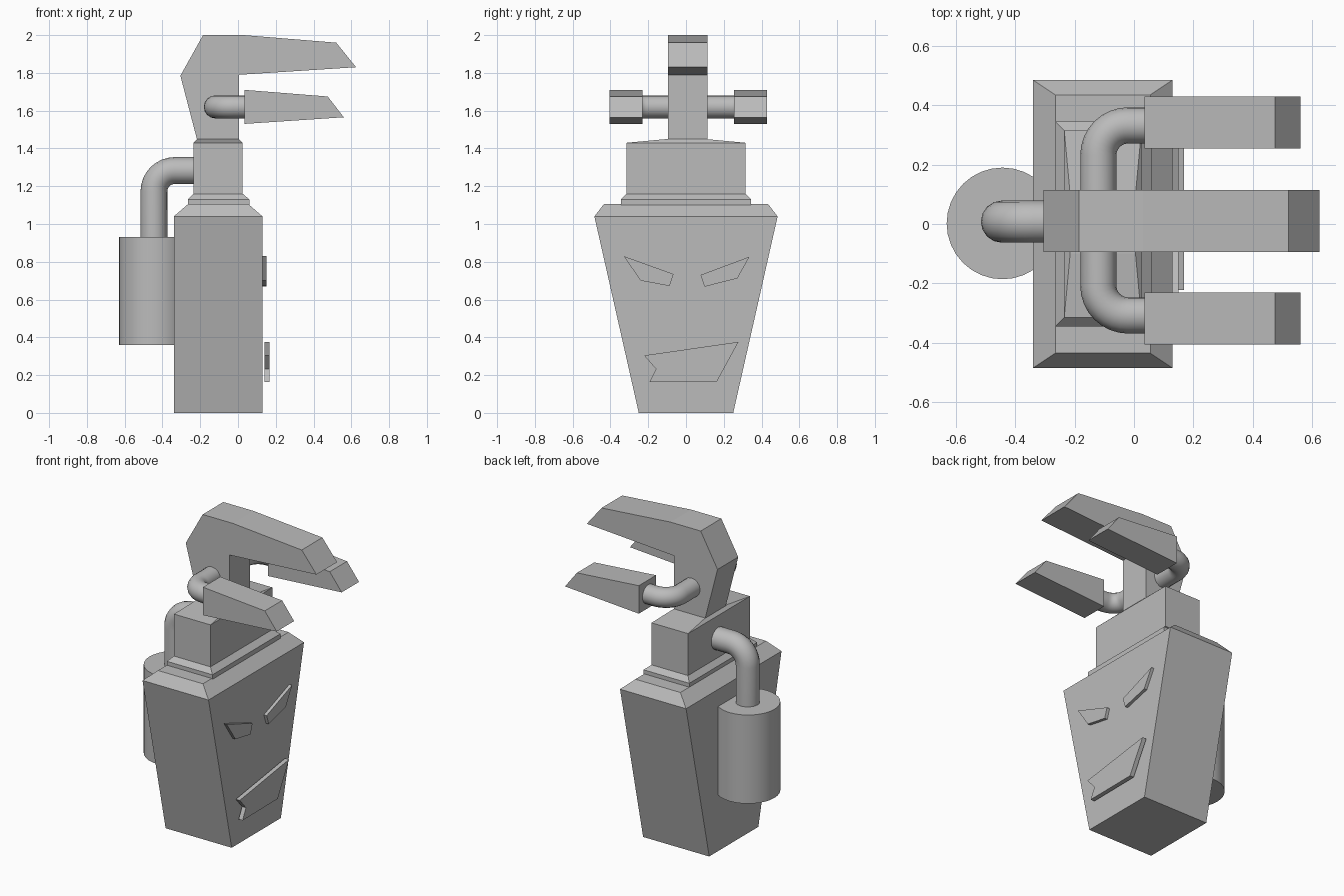
import bpy, bmesh, math
from mathutils import Vector

cube = bpy.data.objects.get("Cube")
if cube:
    bpy.data.objects.remove(cube, do_unlink=True)

GREY = (0.5, 0.5, 0.5, 1)
mat = bpy.data.materials.new("plain grey")
mat.use_nodes = True
mat.diffuse_color = GREY
mat.node_tree.nodes["Principled BSDF"].inputs["Base Color"].default_value = GREY


def add_object(name, mesh):
    obj = bpy.data.objects.new(name, mesh)
    bpy.context.collection.objects.link(obj)
    mesh.materials.clear()
    mesh.materials.append(mat)
    return obj


def from_bmesh(name, bm):
    bmesh.ops.recalc_face_normals(bm, faces=bm.faces)
    mesh = bpy.data.meshes.new(name)
    bm.to_mesh(mesh)
    bm.free()
    return add_object(name, mesh)


def smooth(obj):
    bpy.ops.object.select_all(action='DESELECT')
    obj.select_set(True)
    bpy.context.view_layer.objects.active = obj
    bpy.ops.object.shade_smooth_by_angle(angle=math.radians(35))


def loft(name, tiers):
    """Stack rectangles given as (z, x min, x max, half depth)."""
    bm = bmesh.new()
    rings = []
    for z, x0, x1, h in tiers:
        corners = [(x0, -h), (x1, -h), (x1, h), (x0, h)]
        rings.append([bm.verts.new((x, y, z)) for x, y in corners])
    for a, b in zip(rings, rings[1:]):
        for i in range(4):
            j = (i + 1) % 4
            bm.faces.new((a[i], a[j], b[j], b[i]))
    bm.faces.new(rings[0][::-1])
    bm.faces.new(rings[-1])
    return from_bmesh(name, bm)


def prism(name, outline, start, end, axis):
    """Extrude an outline along x (outline in y, z) or y (outline in x, z)."""
    bm = bmesh.new()
    place = (lambda p, d: (d, *p)) if axis == 'x' else (lambda p, d: (p[0], d, p[1]))
    face = bm.faces.new([bm.verts.new(place(p, start)) for p in outline])
    ext = bmesh.ops.extrude_face_region(bm, geom=[face], use_keep_orig=True)
    verts = [v for v in ext["geom"] if isinstance(v, bmesh.types.BMVert)]
    bmesh.ops.translate(bm, verts=verts, vec=Vector(place((0, 0), end - start)))
    return from_bmesh(name, bm)


def pipe(name, start, corner, end, radius, bend, steps=8):
    """Round tube with one right-angle elbow."""
    start, corner, end = Vector(start), Vector(corner), Vector(end)
    u, v = (start - corner).normalized(), (end - corner).normalized()
    centre = corner + (u + v) * bend
    path = [start]
    for i in range(steps + 1):
        t = math.pi / 2 * i / steps
        path.append(centre - (v * math.cos(t) + u * math.sin(t)) * bend)
    path.append(end)
    curve = bpy.data.curves.new(name + " path", 'CURVE')
    curve.dimensions = '3D'
    curve.bevel_depth = radius
    curve.bevel_resolution = 6
    curve.use_fill_caps = True
    spline = curve.splines.new('POLY')
    spline.points.add(len(path) - 1)
    for point, co in zip(spline.points, path):
        point.co = (*co, 1)
    helper = bpy.data.objects.new(name + " path", curve)
    bpy.context.collection.objects.link(helper)
    bpy.context.view_layer.update()
    graph = bpy.context.evaluated_depsgraph_get()
    mesh = bpy.data.meshes.new_from_object(helper.evaluated_get(graph))
    bpy.data.objects.remove(helper, do_unlink=True)
    obj = add_object(name, mesh)
    smooth(obj)
    return obj


# Tapered body with sloped shoulders
loft("body", [(0, -.34, .13, .25), (1.04, -.34, .13, .485), (1.105, -.265, .055, .435)])

# Collar step and upper block with a shallow roof
loft("collar", [(1.1, -.265, .06, .345), (1.13, -.265, .06, .345), (1.16, -.235, .025, .315)])
loft("upper_block", [(1.15, -.235, .025, .315), (1.43, -.235, .025, .315), (1.45, -.215, .005, .1)])

# Neck and top claw in one bent piece
prism("top_claw", [(-.215, 1.44), (-.305, 1.785), (-.185, 2), (.03, 2), (.52, 1.96),
                   (.625, 1.83), (.005, 1.79), (.005, 1.44)], -.095, .115, 'y')

# Side claws on elbow pipes
MID = 0.012
for side, s in (("left", 1), ("right", -1)):
    y = MID + s * .33
    prism(side + "_claw", [(.035, 1.71), (.475, 1.675), (.56, 1.565), (.035, 1.53)],
          y - .088, y + .088, 'y')
    pipe(side + "_claw_pipe", (-.12, MID, 1.62), (-.12, y - s * .01, 1.62),
         (.05, y - s * .01, 1.62), .061, .1)

# Tank and its feed pipe
bm = bmesh.new()
bmesh.ops.create_cone(bm, cap_ends=True, segments=32, radius1=.188, radius2=.188, depth=.57)
bmesh.ops.translate(bm, verts=bm.verts, vec=(-.443, .002, .645))
smooth(from_bmesh("tank", bm))
pipe("tank_pipe", (-.445, .008, .9), (-.445, .008, 1.283), (-.2, .008, 1.283), .071, .11)

# Slanted eyes and crooked mouth
prism("right_eye", [(-.33, .83), (-.066, .735), (-.087, .672), (-.24, .7)], .12, .15, 'x')
prism("left_eye", [(.336, .827), (.077, .73), (.098, .668), (.272, .712)], .12, .15, 'x')
prism("mouth", [(.278, .376), (-.222, .304), (-.159, .233), (-.193, .164), (.164, .167)],
      .14, .168, 'x')
